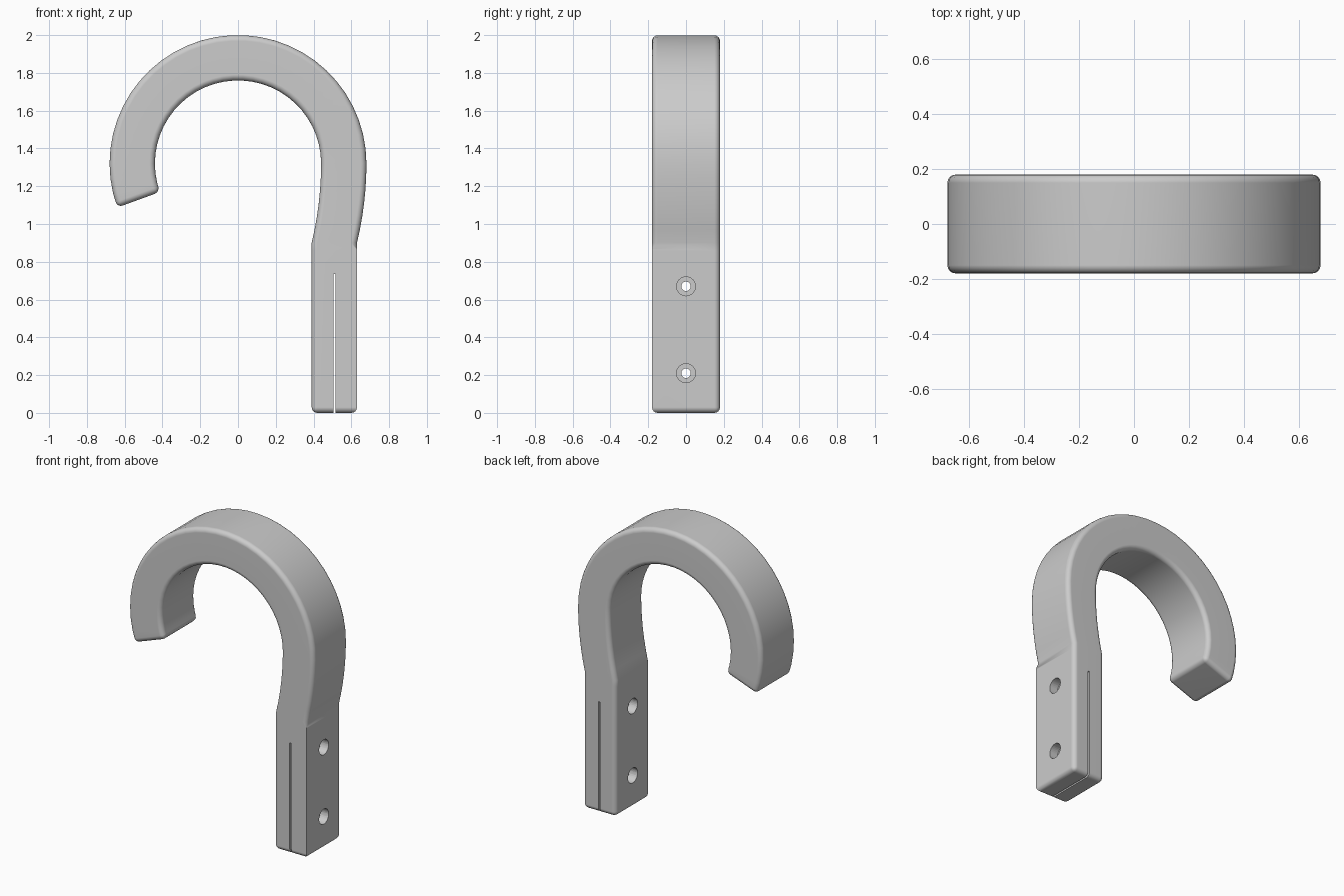
import bpy, bmesh
from math import cos, sin, radians, pi

if "Cube" in bpy.data.objects:
    bpy.data.objects.remove(bpy.data.objects["Cube"])

W = 0.18                      # half depth
CZ, R_OUT, R_IN = 1.32, 0.68, 0.44
ARC, BEND = 30, 6
FILLET = 0.03

# Paired outer / inner outline: curved tip, gentle neck, straight shank
outer, inner = [], []
for i in range(ARC + 1):
    a = radians(200 * (1 - i / ARC))
    outer.append((R_OUT * cos(a), CZ + R_OUT * sin(a)))
    inner.append((R_IN * cos(a), CZ + R_IN * sin(a)))
for i in range(1, BEND + 1):
    t = i / BEND
    x, z = -0.05 * t * t, CZ - 0.42 * t
    outer.append((R_OUT + x, z))
    inner.append((R_IN + x, z))
neck = len(outer) - 1
for z in (0.86, 0.0):
    outer.append((0.63, z))
    inner.append((0.39, z))
last = len(outer) - 1

# Hook body as a closed strip of quads
bm = bmesh.new()
of, nf, ob, nb = [[bm.verts.new((x, y, z)) for x, z in pts]
                  for pts, y in ((outer, -W), (inner, -W), (outer, W), (inner, W))]
for i in range(last):
    j = i + 1
    for a, b in ((of, nf), (nf, nb), (nb, ob), (ob, of)):
        bm.faces.new((a[i], a[j], b[j], b[i]))
for k in (0, last):
    bm.faces.new((of[k], nf[k], nb[k], ob[k]))
bmesh.ops.recalc_face_normals(bm, faces=bm.faces)

# Fillet the outline; the front right edge of the shank stays sharp
edges = []
for row in (of, nf, ob, nb):
    for i in range(last):
        if not (row is of and i >= neck):
            edges.append(bm.edges.get((row[i], row[i + 1])))
for k in (0, last):
    for a, b in ((of, nf), (nf, nb), (nb, ob), (ob, of)):
        edges.append(bm.edges.get((a[k], b[k])))
bmesh.ops.bevel(bm, geom=edges, offset=FILLET, offset_type='OFFSET', segments=4,
                profile=0.5, affect='EDGES', clamp_overlap=False)
# Crease where the neck meets the shank
for e in bm.edges:
    p, q = e.verts[0].co, e.verts[1].co
    if abs(p.z - 0.9) < 0.005 and abs(q.z - 0.9) < 0.005 and abs(p.y - q.y) > 0.2:
        e.smooth = False
me = bpy.data.meshes.new("hook_body")
bm.to_mesh(me)
bm.free()
body = bpy.data.objects.new("hook_body", me)
bpy.context.collection.objects.link(body)


def cut(cutter, name):
    cutter.name = name
    cutter.hide_render = True
    m = body.modifiers.new(name, 'BOOLEAN')
    m.operation, m.solver, m.object = 'DIFFERENCE', 'EXACT', cutter
    bpy.ops.object.select_all(action='DESELECT')
    bpy.context.view_layer.objects.active = body
    body.select_set(True)
    bpy.ops.object.modifier_apply(modifier=name)
    bpy.data.objects.remove(cutter)


def cut_bore(x, z, r, length, name):
    bpy.ops.mesh.primitive_cylinder_add(vertices=32, radius=r, depth=length,
                                        location=(x, 0, z), rotation=(0, pi / 2, 0))
    cut(bpy.context.object, name)


# Clamp slot
bpy.ops.mesh.primitive_cube_add(size=1, location=(0.511, 0, 0.3175))
slot = bpy.context.object
slot.scale = (0.011, 0.6, 0.835)
bpy.context.view_layer.update()
cut(slot, "slot_cutter")

# Bolt holes, counterbored from both sides
for z in (0.21, 0.67):
    cut_bore(0.51, z, 0.025, 0.5, "bolt_hole_cutter")
    for x in (0.39, 0.63):
        cut_bore(x, z, 0.05, 0.12, "counterbore_cutter")

bpy.ops.object.select_all(action='DESELECT')
body.select_set(True)
bpy.context.view_layer.objects.active = body
bpy.ops.object.shade_smooth_by_angle(angle=radians(35))
wn = body.modifiers.new("weighted_normals", 'WEIGHTED_NORMAL')
wn.keep_sharp = True
